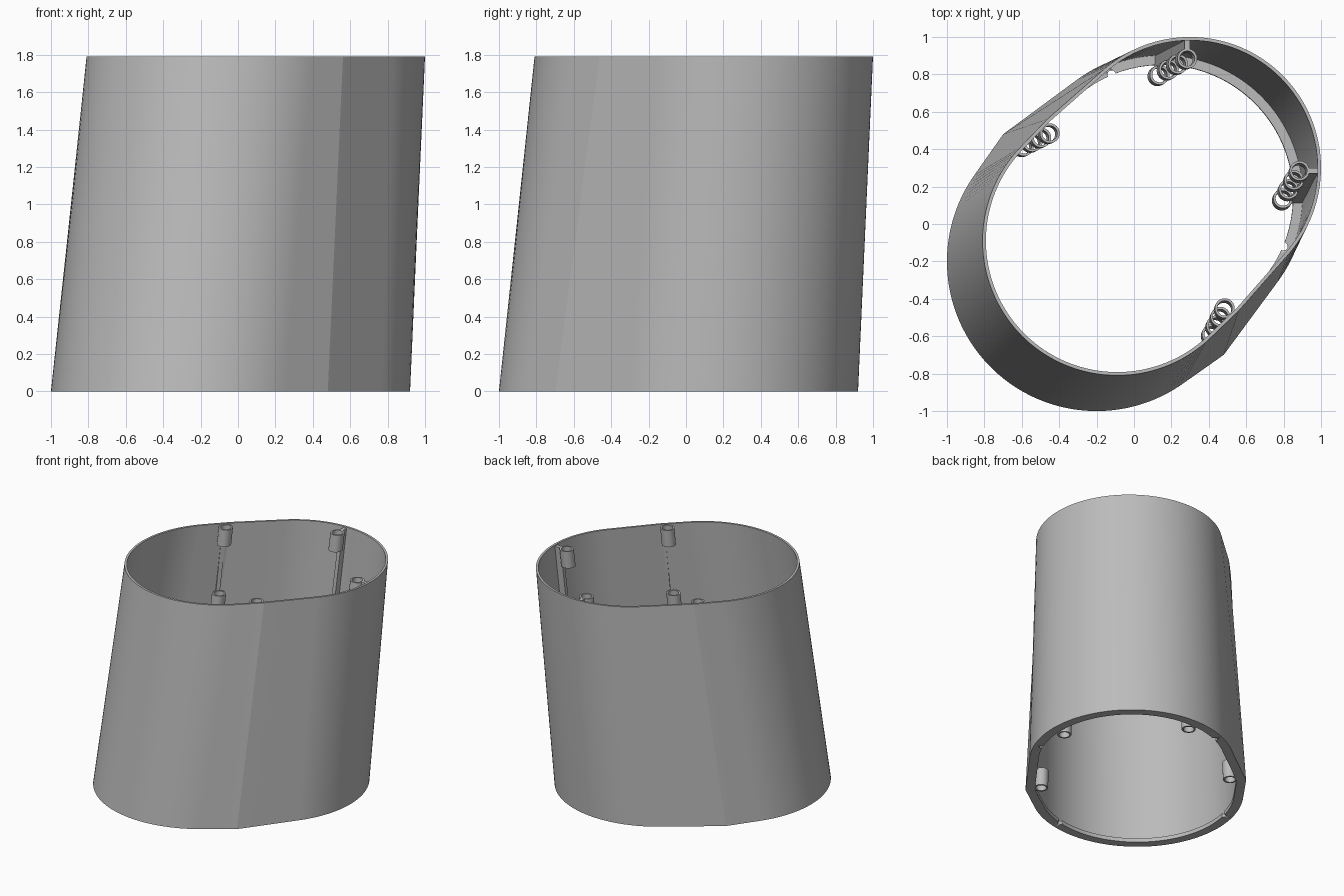
import bpy, bmesh, math
from mathutils import Vector

cube = bpy.data.objects.get("Cube")
if cube:
    bpy.data.objects.remove(cube)

HEIGHT = 1.79
grey = bpy.data.materials.new("plain grey")
grey.use_nodes = True
grey.diffuse_color = (0.5, 0.5, 0.5, 1)
grey.node_tree.nodes["Principled BSDF"].inputs["Base Color"].default_value = (0.5, 0.5, 0.5, 1)


def make_object(name, bm, angle):
    bmesh.ops.recalc_face_normals(bm, faces=bm.faces)
    mesh = bpy.data.meshes.new(name)
    bm.to_mesh(mesh)
    bm.free()
    mesh.materials.append(grey)
    obj = bpy.data.objects.new(name, mesh)
    bpy.context.collection.objects.link(obj)
    smooth(obj, angle)
    return obj


def smooth(obj, angle):
    bpy.ops.object.select_all(action='DESELECT')
    obj.select_set(True)
    bpy.context.view_layer.objects.active = obj
    bpy.ops.object.shade_smooth_by_angle(angle=math.radians(angle))


def loft(bm, rings, loop=False):
    """Skin rings of points; loop joins the last ring to the first, otherwise ends are capped."""
    rows = [[bm.verts.new(p) for p in ring] for ring in rings]
    n = len(rows[0])
    pairs = list(zip(rows, rows[1:])) + ([(rows[-1], rows[0])] if loop else [])
    for a, b in pairs:
        for i in range(n):
            j = (i + 1) % n
            bm.faces.new((a[i], a[j], b[j], b[i]))
    if not loop:
        bm.faces.new(rows[0])
        bm.faces.new(rows[-1])


def tangent_angle(center, r, corner, side):
    """Angle on a circle where the line from the corner touches it."""
    dx, dy = corner[0] - center, corner[1]
    return math.atan2(dy, dx) + side * math.acos(min(1, r / math.hypot(dx, dy)))


def section(z, inset, steps=40):
    """Two arcs joined by straight sides with a corner, mirrored about the x = y diagonal."""
    def mix(a, b):
        return a + (b - a) * z / HEIGHT
    c1, r1 = mix(-0.283, -0.127), mix(0.80, 0.72) - inset
    c2, r2 = mix(0.212, 0.424), mix(0.77, 0.70) - inset
    corner = (mix(-0.155, 0.07), mix(0.834, 0.724) - inset)
    a1 = tangent_angle(c1, r1, corner, 1)
    a2 = tangent_angle(c2, r2, corner, -1)
    half = []
    for i in range(steps + 1):
        a = math.pi + (a1 - math.pi) * i / steps
        half.append((c1 + r1 * math.cos(a), r1 * math.sin(a)))
    half.append(corner)
    for i in range(steps + 1):
        a = a2 * (1 - i / steps)
        half.append((c2 + r2 * math.cos(a), r2 * math.sin(a)))
    full = half + [(u, -v) for u, v in half[-2:0:-1]]
    k = math.sqrt(0.5)
    return [Vector(((u - v) * k, (u + v) * k, z)) for u, v in full]


# Leaning shell with a thin rim and an inward flange at the foot
bm = bmesh.new()
loft(bm, [section(0, 0), section(HEIGHT, 0), section(HEIGHT, 0.018),
          section(0.03, 0.02), section(0.03, 0.07), section(0, 0.07)], loop=True)
shell = make_object("leaning_shell", bm, 8)

# Small round notches in the inner edge of the flange
bm = bmesh.new()
for x, y in ((0.80, -0.12), (-0.04, -0.91)):
    for px, py in ((x, y), (y, x)):
        loft(bm, [[(px + 0.022 * math.cos(a * math.pi / 8),
                    py + 0.022 * math.sin(a * math.pi / 8), z) for a in range(16)]
                  for z in (-0.05, 0.06)])
cutter = make_object("notch_cutter", bm, 30)
cutter.hide_render = True
cut = shell.modifiers.new("notches", 'BOOLEAN')
cut.object = cutter
cut.solver = 'EXACT'
smooth(shell, 8)
bpy.ops.object.modifier_apply(modifier=cut.name)
bpy.data.objects.remove(cutter)


def swap(p, mirrored):
    return Vector((p.y, p.x, p.z)) if mirrored else p


# Columns of short tubes on slanted ribs: foot, head, outward direction, rib reach at foot and head
TOP = 1.78
TUBE = 0.14
columns = {
    "far": (Vector((0.79, 0.125, 0)), Vector((0.885, 0.285, TOP)), Vector((1, 0, 0)), 0.12, 0.105),
    "near": (Vector((0.41, -0.60, 0)), Vector((0.485, -0.45, TOP)),
             Vector((1, -1, 0)).normalized(), 0.11, 0.05),
}
for label, (foot, head, out, reach_foot, reach_head) in columns.items():
    for mirrored in (False, True):
        side = "left" if (label == "far") != mirrored else "right"
        if label == "near":
            side = "right" if mirrored else "left"
        bm = bmesh.new()
        for k in range(4):
            z0 = k * (TOP - TUBE) / 3
            low = foot.lerp(head, z0 / TOP)
            high = foot.lerp(head, (z0 + TUBE) / TOP)
            rings = []
            for c, r in ((low, 0.053), (high, 0.053), (high, 0.04), (low, 0.04)):
                rings.append([swap(c + Vector((r * math.cos(a), r * math.sin(a), 0)), mirrored)
                              for a in (i * math.tau / 24 for i in range(24))])
            loft(bm, rings, loop=True)
        make_object(f"{label}_{side}_tubes", bm, 30)

        across = Vector((-out.y, out.x, 0)) * 0.015
        bm = bmesh.new()
        loft(bm, [[swap(c + out * d + across * s, mirrored)
                   for d, s in ((0.045, -1), (reach, -1), (reach, 1), (0.045, 1))]
                  for c, reach in ((foot, reach_foot), (head, max(reach_head, 0.055)))])
        make_object(f"{label}_{side}_rib", bm, 30)
